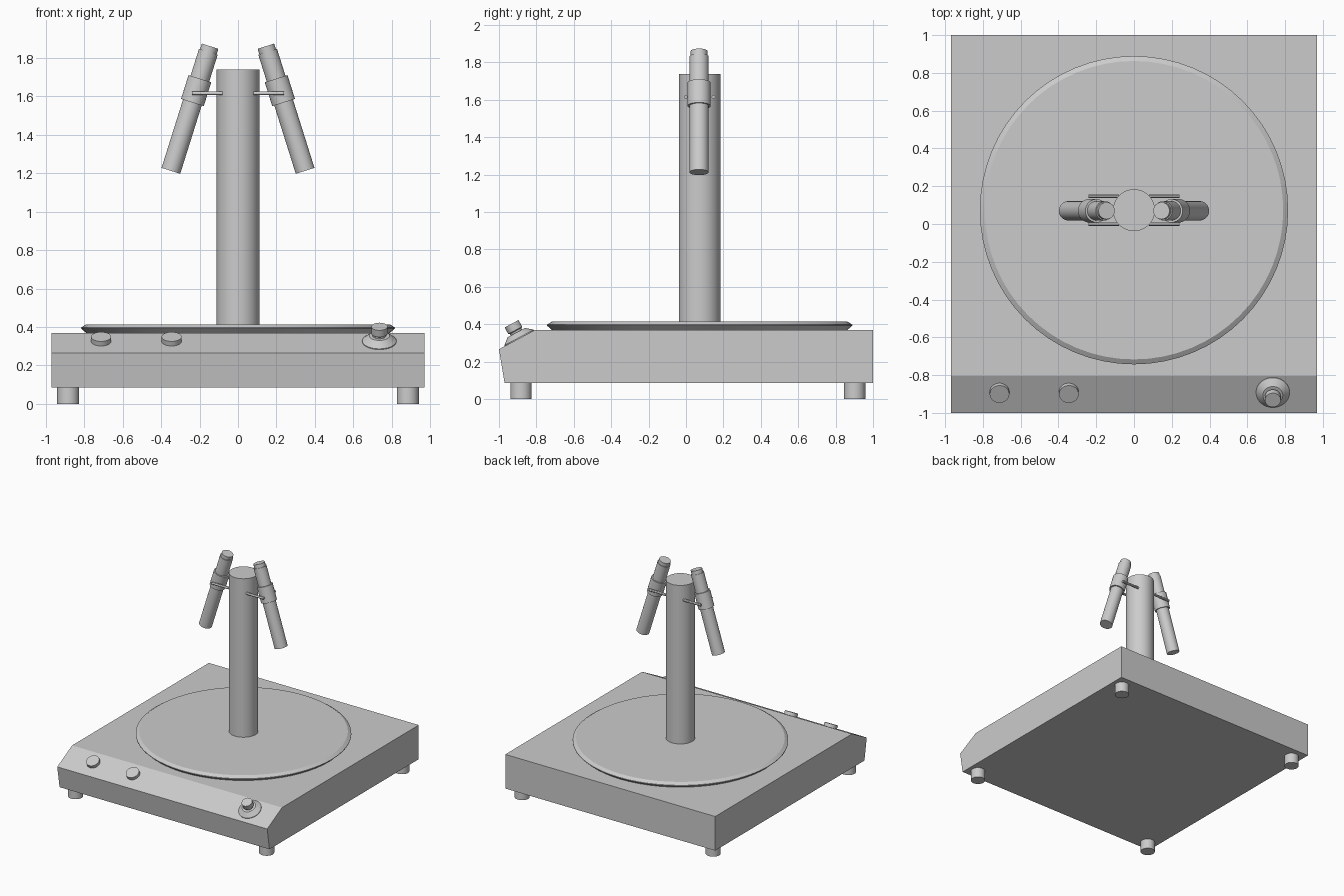
import bpy, bmesh, math
from mathutils import Vector, Matrix

if "Cube" in bpy.data.objects:
    bpy.data.objects.remove(bpy.data.objects["Cube"])

grey = bpy.data.materials.new("plain grey")
grey.diffuse_color = (0.6, 0.6, 0.6, 1)
grey.use_nodes = True
grey.node_tree.nodes["Principled BSDF"].inputs["Base Color"].default_value = grey.diffuse_color

CY = 0.073  # y of the column axis


def finish(name, bm, smooth=True):
    bmesh.ops.recalc_face_normals(bm, faces=bm.faces)
    me = bpy.data.meshes.new(name)
    bm.to_mesh(me)
    bm.free()
    me.materials.append(grey)
    ob = bpy.data.objects.new(name, me)
    bpy.context.collection.objects.link(ob)
    if smooth:
        bpy.ops.object.select_all(action='DESELECT')
        ob.select_set(True)
        bpy.context.view_layer.objects.active = ob
        bpy.ops.object.shade_smooth_by_angle(angle=math.radians(30))
    return ob


def lathe(name, profile, origin, axis=(0, 0, 1), segs=32):
    """Revolve (radius, height) points around an axis, capping both ends."""
    bm = bmesh.new()
    rings = []
    for r, h in profile:
        rings.append([bm.verts.new((r * math.cos(2 * math.pi * i / segs),
                                    r * math.sin(2 * math.pi * i / segs), h))
                      for i in range(segs)])
    for a, b in zip(rings, rings[1:]):
        for i in range(segs):
            j = (i + 1) % segs
            bm.faces.new((a[i], a[j], b[j], b[i]))
    bm.faces.new(rings[0][::-1])
    bm.faces.new(rings[-1])
    rot = Vector((0, 0, 1)).rotation_difference(Vector(axis)).to_matrix().to_4x4()
    bm.transform(Matrix.Translation(origin) @ rot)
    return finish(name, bm)


# Base: side profile extruded across x, with a sloped control strip in front
bm = bmesh.new()
side = [(-0.97, 0.085), (-1.0, 0.266), (-0.805, 0.37), (1.0, 0.37), (1.0, 0.085)]
face = bm.faces.new([bm.verts.new((-0.97, y, z)) for y, z in side])
ext = bmesh.ops.extrude_face_region(bm, geom=[face])
bmesh.ops.translate(bm, vec=(1.94, 0, 0),
                    verts=[v for v in ext["geom"] if isinstance(v, bmesh.types.BMVert)])
finish("base", bm, smooth=False)

# Feet
for x in (-0.883, 0.883):
    for y in (-0.882, 0.902):
        lathe("foot", [(0.057, 0), (0.057, 0.085)], (x, y, 0))

# Round plate with a bevelled rim, and the column
lathe("plate", [(0.785, 0.365), (0.816, 0.392), (0.816, 0.397), (0.79, 0.414)],
      (0, CY, 0), segs=64)
lathe("column", [(0.111, 0.40), (0.111, 1.738)], (0, CY, 0), segs=48)

# Controls on the sloped strip
normal = Vector((0, -0.104, 0.195)).normalized()
for x in (-0.712, -0.345):
    lathe("knob", [(0.052, -0.01), (0.052, 0.03)], (x, -0.887, 0.323), normal)
lathe("dial_skirt", [(0.089, -0.01), (0.089, 0.006), (0.053, 0.036)],
      (0.735, -0.89, 0.323), normal)
lathe("dial_knob", [(0.035, 0.02), (0.035, 0.045), (0.042, 0.05), (0.042, 0.09)],
      (0.735, -0.89, 0.323), normal)

# Two tilted lamps with collars, each held by a pair of rods
for s in (-1, 1):
    low = Vector((s * 0.349, CY - 0.003, 1.212))
    top = Vector((s * 0.145, CY - 0.003, 1.86))
    axis = (top - low).normalized()
    length = (top - low).length
    lathe("lamp_tube", [(0.051, 0), (0.051, length - 0.03),
                        (0.045, length - 0.03), (0.045, length)], low, axis)
    lathe("lamp_collar", [(0.052, 0.372), (0.062, 0.372), (0.062, 0.502), (0.052, 0.502)],
          low, axis)
    for d in (-0.074, 0.074):
        lathe("lamp_rod", [(0.01, 0), (0.01, 0.16)], (s * 0.08, CY + d, 1.615),
              (s, 0, 0), segs=12)
